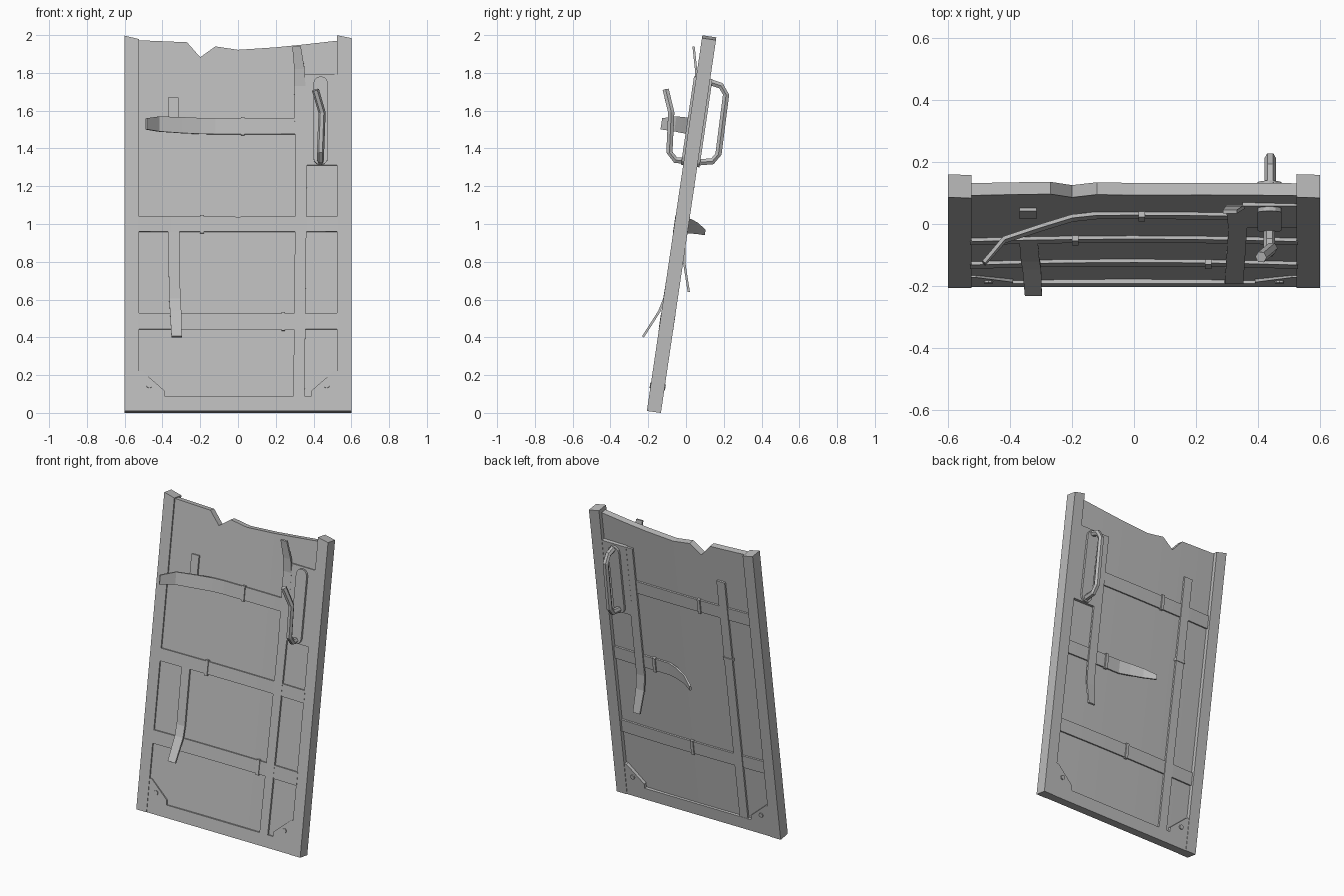
import bpy, bmesh, math
from mathutils import Matrix, Vector

cube = bpy.data.objects.get("Cube")
if cube:
    bpy.data.objects.remove(cube, do_unlink=True)

# Everything is built upright, then leaned back by LEAN
LEAN = Matrix.Translation((0, -0.17, 0.005)) @ Matrix.Rotation(math.radians(-8.4), 4, 'X')
UPRIGHT = LEAN.inverted()
SKIN = 0.02      # half thickness of the panel
HALF = 0.0375    # half thickness of the stiles

metal = bpy.data.materials.new("grey_metal")
metal.use_nodes = True
metal.diffuse_color = (0.5, 0.5, 0.5, 1)
metal.node_tree.nodes["Principled BSDF"].inputs["Base Color"].default_value = (0.5, 0.5, 0.5, 1)


def loft(name, rings):
    """Join rings of points with flat quads and cap both ends."""
    bm = bmesh.new()
    loops = [[bm.verts.new(p) for p in ring] for ring in rings]
    n = len(loops[0])
    for a, b in zip(loops, loops[1:]):
        for i in range(n):
            j = (i + 1) % n
            bm.faces.new((a[i], a[j], b[j], b[i]))
    bm.faces.new(loops[0])
    bm.faces.new(loops[-1])
    bmesh.ops.recalc_face_normals(bm, faces=bm.faces)
    mesh = bpy.data.meshes.new(name)
    bm.to_mesh(mesh)
    bm.free()
    mesh.materials.append(metal)
    ob = bpy.data.objects.new(name, mesh)
    ob.matrix_world = LEAN
    bpy.context.collection.objects.link(ob)
    return ob


def prism(name, outline, y0, y1):
    return loft(name, [[(x, y, z) for x, z in outline] for y in (y0, y1)])


def box(name, x0, x1, y0, y1, z0, z1):
    return prism(name, [(x0, z0), (x1, z0), (x1, z1), (x0, z1)], y0, y1)


def tangents(pts):
    last = len(pts) - 1
    return [(pts[min(i + 1, last)] - pts[max(i - 1, 0)]).normalized() for i in range(last + 1)]


def band(name, path, widths, across, thick=0.012):
    """Flat strap swept along a path; across is its width direction."""
    pts = [Vector(p) for p in path]
    side = Vector(across)
    rings = []
    for p, t, w in zip(pts, tangents(pts), widths):
        s = side * w / 2
        n = t.cross(side).normalized() * thick / 2
        rings.append([p - s - n, p + s - n, p + s + n, p - s + n])
    return loft(name, rings)


def bar(name, path, radius=0.019, sides=6):
    """Round grip swept along a path given in leaned space."""
    pts = [UPRIGHT @ Vector(p) for p in path]
    rings = []
    for p, t in zip(pts, tangents(pts)):
        u = Vector((1, 0, 0))
        u = (u - t * u.dot(t)).normalized()
        v = t.cross(u)
        turn = [math.tau * k / sides for k in range(sides)]
        rings.append([p + radius * (math.cos(a) * u + math.sin(a) * v) for a in turn])
    return loft(name, rings)


def bow(x):
    return -0.008 * (x / 0.525) ** 2


def level_strap(name, x0, x1, z, face, tail=(), width=0.085):
    """Horizontal strap following the bowed panel, with an optional bent tail."""
    xs = [x0 + (x1 - x0) * i / 6 for i in range(7)]
    path = [(x, face * (SKIN + 0.005) + bow(x), z) for x in xs]
    widths = [width] * 7
    for x, y, dz, w in tail:
        path.append((x, y, z + dz))
        widths.append(w)
    return band(name, path, widths, (0, 0, 1))


# Side stiles with slanted tops
prism("right_stile", [(-0.6, 0), (-0.525, 0), (-0.525, 1.99), (-0.6, 2.008)], -HALF, HALF)
prism("left_stile", [(0.525, 0), (0.6, 0), (0.6, 1.995), (0.525, 2.01)], -HALF, HALF)

# Bowed panel with a torn, notched upper edge
torn_edge = [(-0.53, 1.985), (-0.4, 1.98), (-0.27, 1.975), (-0.2, 1.895), (-0.12, 1.953),
             (0, 1.935), (0.2, 1.948), (0.35, 1.963), (0.53, 1.983)]
loft("panel", [[(x, bow(x) - SKIN, 0.02), (x, bow(x) - SKIN, top),
                (x, bow(x) + SKIN, top), (x, bow(x) + SKIN, 0.02)] for x, top in torn_edge])

# Bottom rail with corner gussets
prism("bottom_rail", [(-0.53, 0), (0.53, 0), (0.53, 0.215), (0.51, 0.215), (0.39, 0.11), (0.39, 0.08),
                      (-0.39, 0.08), (-0.39, 0.11), (-0.51, 0.215), (-0.53, 0.215)],
      -HALF + 0.003, HALF - 0.003)
for side, label in ((1, "left"), (-1, "right")):
    ring = [(side * 0.47 + 0.015 * math.cos(math.tau * k / 8),
             0.137 + 0.015 * math.sin(math.tau * k / 8)) for k in range(8)]
    prism(label + "_rivet", ring, -HALF - 0.004, HALF + 0.004)

# Front straps
level_strap("front_lower_strap", -0.53, 0.53, 0.48, -1)
level_strap("front_middle_strap", -0.53, 0.53, 1.0, -1, width=0.08)
level_strap("front_upper_strap", 0.33, -0.12, 1.525, -1,
            [(-0.2, -0.034, 0, 0.085), (-0.3, -0.065, 0, 0.085),
             (-0.42, -0.105, 0, 0.08), (-0.485, -0.18, -0.01, 0.06)])
band("front_left_upright_strap",
     [(0.323, -0.03, 0.08), (0.335, -0.03, 1.3), (0.327, -0.03, 1.74),
      (0.325, -0.045, 1.83), (0.31, -0.075, 1.945)], [0.06, 0.06, 0.06, 0.055, 0.045], (1, 0, 0))
band("front_right_upright_strap",
     [(-0.34, -0.028, 0.97), (-0.335, -0.033, 0.6), (-0.33, -0.05, 0.53), (-0.325, -0.115, 0.385)],
     [0.06, 0.06, 0.06, 0.055], (1, 0, 0))
box("front_strap_stub", -0.37, -0.315, -0.034, -0.01, 1.5, 1.677)

# Back straps
level_strap("back_lower_strap", -0.53, 0.53, 0.48, 1)
level_strap("back_upper_strap", 0.33, -0.53, 1.525, 1)
level_strap("back_middle_strap", 0.53, 0.12, 1.0, 1,
            [(0.05, 0.045, 0, 0.075), (-0.03, 0.078, -0.005, 0.06), (-0.1, 0.125, -0.02, 0.03)])
band("back_right_upright_strap", [(-0.335, 0.027, 0.08), (-0.335, 0.027, 1.75)],
     [0.06, 0.06], (1, 0, 0))
band("back_left_upright_strap",
     [(0.335, 0.028, 1.8), (0.335, 0.031, 0.9), (0.34, 0.045, 0.8), (0.35, 0.09, 0.655)],
     [0.06, 0.06, 0.06, 0.05], (1, 0, 0))

# Small sleeves clasping the straps
for x, z, face in ((-0.19, 1.0, -1), (0.24, 0.48, -1), (0.025, 1.525, -1),
                   (0.225, 1.0, 1), (0, 0.48, 1), (-0.156, 1.525, 1)):
    y = face * (SKIN + 0.018)
    box("strap_sleeve", x - 0.01, x + 0.01, min(0, y), max(0, y), z - 0.049, z + 0.049)
box("upright_sleeve", -0.37, -0.3, 0, 0.038, 1.19, 1.21)

# Lock case and rounded handle plate on both faces
box("lock_case", 0.35, 0.53, -HALF + 0.002, HALF - 0.002, 1.315, 1.8)
plate = []
for centre, start in ((1.75, 0), (1.355, math.pi)):
    plate += [(0.4375 + 0.039 * math.cos(start + math.pi * k / 6),
               centre + 0.039 * math.sin(start + math.pi * k / 6)) for k in range(7)]
prism("handle_plate", plate, -HALF - 0.012, HALF + 0.012)

# Snapped front handle and whole back handle
bar("front_handle", [(0.437, 0.0, 1.335), (0.437, -0.055, 1.338), (0.437, -0.088, 1.38),
                     (0.445, -0.078, 1.59), (0.41, -0.107, 1.71)])
bar("back_handle", [(0.44, 0.1, 1.76), (0.44, 0.185, 1.732), (0.44, 0.212, 1.685),
                    (0.44, 0.172, 1.37), (0.44, 0.14, 1.332), (0.44, 0.05, 1.325)])
